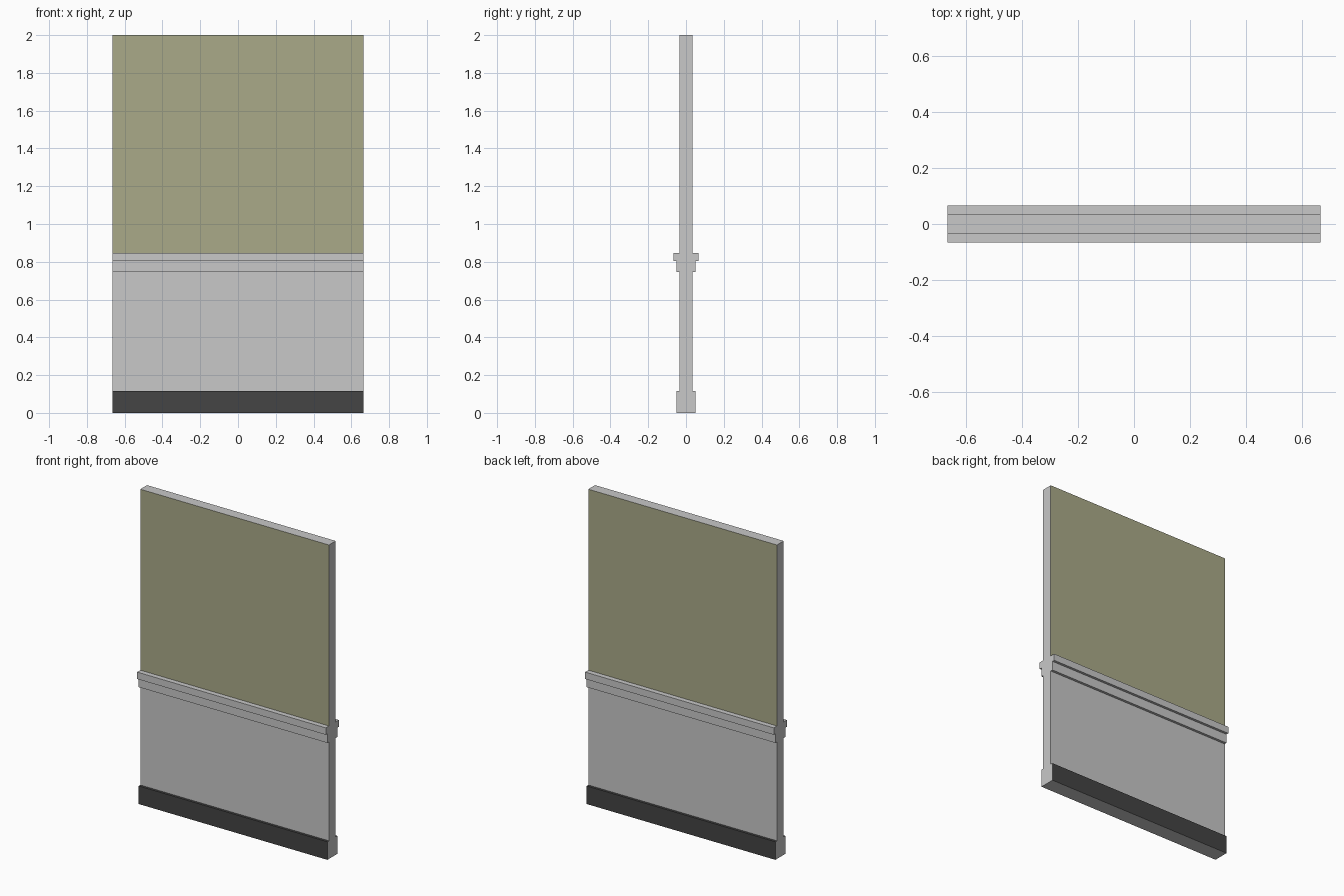
import bpy, bmesh

if "Cube" in bpy.data.objects:
    bpy.data.objects.remove(bpy.data.objects["Cube"])

HALF_WIDTH = 0.665
BASE_TOP, RAIL_TOP = 0.115, 0.847


def material(name, r, g, b):
    m = bpy.data.materials.new(name)
    m.diffuse_color = (r, g, b, 1)
    m.use_nodes = True
    m.node_tree.nodes["Principled BSDF"].inputs["Base Color"].default_value = m.diffuse_color
    return m


grey = material("light grey", 0.578, 0.578, 0.578)
olive = material("olive green", 0.402, 0.402, 0.25)
dark = material("dark grey", 0.058, 0.058, 0.058)

# Half of the wall cross-section (y, z): skirting, wall, stepped rail, wall
half = [(0.05, 0), (0.05, BASE_TOP), (0.034, BASE_TOP), (0.034, 0.745),
        (0.05, 0.745), (0.05, 0.803), (0.066, 0.803), (0.066, RAIL_TOP),
        (0.034, RAIL_TOP), (0.034, 2.0)]
profile = half + [(-y, z) for y, z in reversed(half)]

# Extrude the section along the wall
bm = bmesh.new()
end = bm.faces.new([bm.verts.new((-HALF_WIDTH, y, z)) for y, z in profile])
ext = bmesh.ops.extrude_face_region(bm, geom=[end], use_keep_orig=True)
verts = [g for g in ext["geom"] if isinstance(g, bmesh.types.BMVert)]
bmesh.ops.translate(bm, verts=verts, vec=(2 * HALF_WIDTH, 0, 0))
bmesh.ops.recalc_face_normals(bm, faces=bm.faces)

# Colours: dark skirting, olive upper panels, grey everywhere else
for f in bm.faces:
    c = f.calc_center_median()
    if abs(f.normal.y) > 0.5 and c.z > RAIL_TOP:
        f.material_index = 1
    elif abs(f.normal.x) < 0.5 and 0.01 < c.z < BASE_TOP + 0.01:
        f.material_index = 2

mesh = bpy.data.meshes.new("wall_panel")
bm.to_mesh(mesh)
bm.free()
for m in (grey, olive, dark):
    mesh.materials.append(m)
wall = bpy.data.objects.new("wall_panel", mesh)
bpy.context.collection.objects.link(wall)
